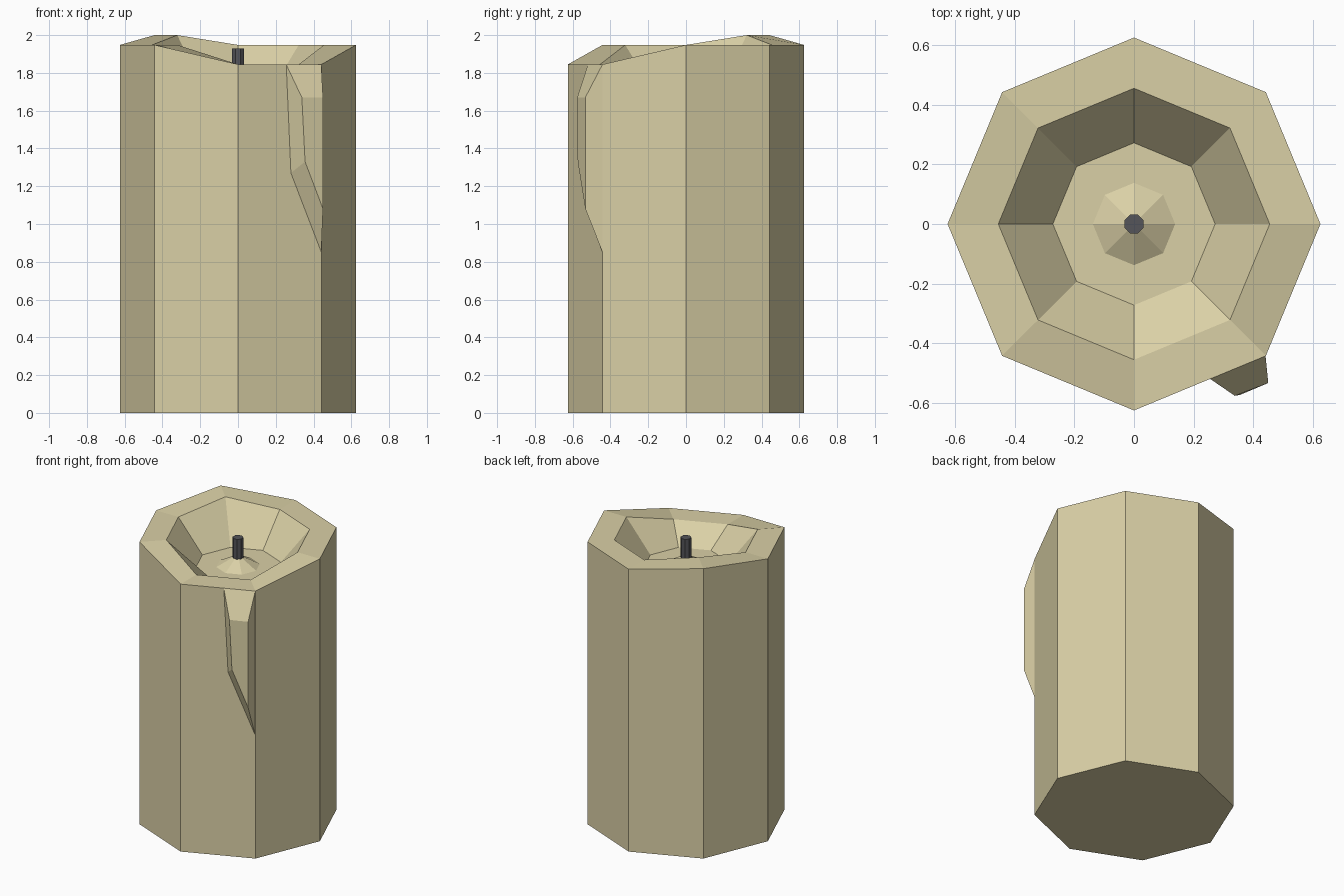
import bpy, bmesh, math

if "Cube" in bpy.data.objects:
    bpy.data.objects.remove(bpy.data.objects["Cube"])


def material(name, rgb):
    m = bpy.data.materials.new(name)
    m.diffuse_color = (*rgb, 1)
    m.use_nodes = True
    m.node_tree.nodes["Principled BSDF"].inputs["Base Color"].default_value = m.diffuse_color
    return m


wax = material("cream wax", (0.70, 0.63, 0.38))
char = material("charred wick", (0.09, 0.09, 0.10))


def add_object(name, bm, mat):
    bmesh.ops.recalc_face_normals(bm, faces=bm.faces[:])
    me = bpy.data.meshes.new(name)
    bm.to_mesh(me)
    bm.free()
    me.materials.append(mat)
    ob = bpy.data.objects.new(name, me)
    bpy.context.collection.objects.link(ob)
    return ob


def loft(bm, rings, turn=0.0):
    """Stack eight-sided rings of (radius, heights) and cap both ends."""
    loops = []
    for r, heights in rings:
        loop = []
        for i in range(8):
            a = math.radians(45 * i) + turn
            z = heights[i] if isinstance(heights, list) else heights
            loop.append(bm.verts.new((r * math.cos(a), r * math.sin(a), z)))
        loops.append(loop)
    for a, b in zip(loops, loops[1:]):
        for i in range(8):
            j = (i + 1) % 8
            bm.faces.new((a[i], a[j], b[j], b[i]))
    bm.faces.new(loops[0])
    bm.faces.new(loops[-1])


# Candle body: uneven melted rim, hollow basin, small mound under the wick
HI, MID, LOW = 2.0, 1.948, 1.845
rim = [MID, MID, MID, HI, MID, MID, LOW, LOW]
bm = bmesh.new()
loft(bm, [(0.625, 0.0), (0.625, rim), (0.455, rim),
          (0.272, 1.735), (0.138, 1.735), (0.02, 1.80)])
add_object("candle_body", bm, wax)

# Wick
bm = bmesh.new()
loft(bm, [(0.034, 1.77), (0.034, 1.93)], math.radians(22.5))
add_object("wick", bm, char)

# Wax drip on the front right side
bm = bmesh.new()
points = {
    "top_l": (0.255, -0.519, 1.845), "top_r": (0.441, -0.442, 1.845),
    "out_l": (0.338, -0.576, 1.67), "out_r": (0.45, -0.533, 1.67),
    "low_l": (0.355, -0.573, 1.33), "low_r": (0.45, -0.533, 1.08),
    "wall": (0.28, -0.509, 1.27), "tip": (0.441, -0.442, 0.85),
}
v = {k: bm.verts.new(p) for k, p in points.items()}
for names in ("top_l top_r out_r out_l", "out_l out_r low_r low_l",
              "top_l out_l low_l wall", "wall low_l low_r tip",
              "top_r tip low_r out_r", "top_l wall tip top_r"):
    bm.faces.new([v[n] for n in names.split()])
add_object("wax_drip", bm, wax)
